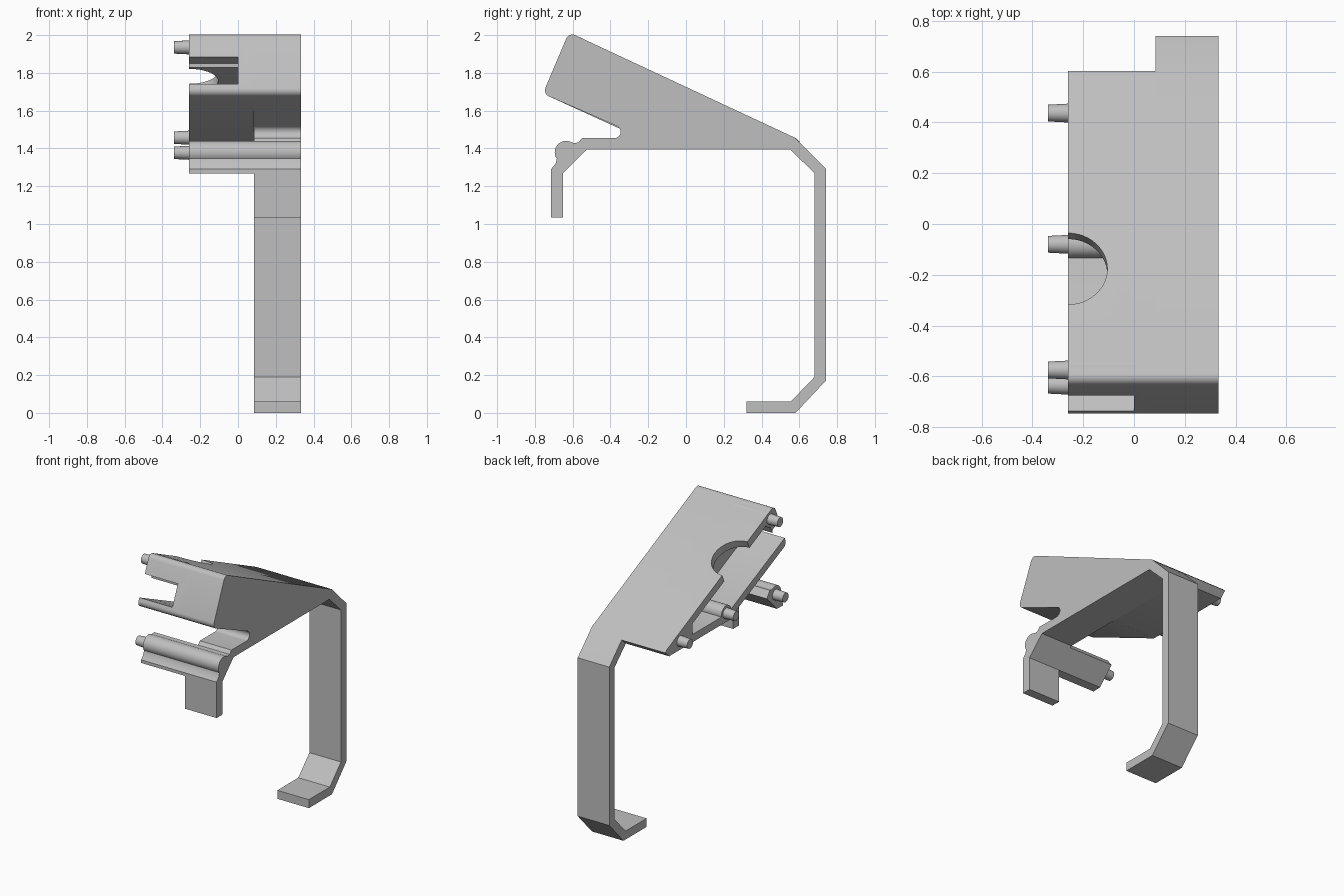
import bpy, bmesh, math
from mathutils import Vector

if "Cube" in bpy.data.objects:
    bpy.data.objects.remove(bpy.data.objects["Cube"], do_unlink=True)

grey = bpy.data.materials.new("plain grey")
grey.use_nodes = True
grey.diffuse_color = (0.52, 0.52, 0.52, 1)
grey.node_tree.nodes["Principled BSDF"].inputs["Base Color"].default_value = (0.52, 0.52, 0.52, 1)

RIGHT, STEP, LEFT = -0.26, 0.085, 0.333
SLOPE = math.atan(0.464)


def finish(name, bm):
    bmesh.ops.recalc_face_normals(bm, faces=bm.faces)
    mesh = bpy.data.meshes.new(name)
    bm.to_mesh(mesh)
    bm.free()
    mesh.materials.append(grey)
    obj = bpy.data.objects.new(name, mesh)
    bpy.context.collection.objects.link(obj)
    return obj


def prism(name, profile, x0, x1):
    """Extrude a (y, z) profile along x."""
    bm = bmesh.new()
    face = bm.faces.new([bm.verts.new((x0, y, z)) for y, z in profile])
    ext = bmesh.ops.extrude_face_region(bm, geom=[face])
    moved = [v for v in ext["geom"] if isinstance(v, bmesh.types.BMVert)]
    bmesh.ops.translate(bm, verts=moved, vec=(x1 - x0, 0, 0))
    return finish(name, bm)


def rod(name, start, end, r1, r2, sides=32):
    a, b = Vector(start), Vector(end)
    bm = bmesh.new()
    bmesh.ops.create_cone(bm, cap_ends=True, segments=sides, radius1=r1,
                          radius2=r2, depth=(b - a).length)
    turn = (b - a).to_track_quat("Z", "Y").to_matrix()
    bmesh.ops.rotate(bm, verts=bm.verts, cent=(0, 0, 0), matrix=turn)
    bmesh.ops.translate(bm, verts=bm.verts, vec=(a + b) / 2)
    return finish(name, bm)


def arc(cy, cz, r, start, end, n=10):
    angles = [math.radians(start + (end - start) * i / n) for i in range(n + 1)]
    return [(cy + r * math.cos(a), cz + r * math.sin(a)) for a in angles]


def cut(obj, cutter):
    cutter.hide_render = True
    mod = obj.modifiers.new("cut", "BOOLEAN")
    mod.operation, mod.solver, mod.object = "DIFFERENCE", "EXACT", cutter
    bpy.context.view_layer.objects.active = obj
    bpy.ops.object.modifier_apply(modifier=mod.name)
    bpy.data.objects.remove(cutter, do_unlink=True)


def smooth(obj):
    bpy.ops.object.select_all(action="DESELECT")
    obj.select_set(True)
    bpy.context.view_layer.objects.active = obj
    bpy.ops.object.shade_smooth_by_angle(angle=math.radians(30))


# Shared outlines: rounded nose, and the lip with its bead
nose = arc(-0.712, 1.708, 0.035, 245, 158, 6) + arc(-0.602, 1.968, 0.035, 158, 65, 6)
bead = [(-0.715, 1.29), (-0.69, 1.32)] + arc(-0.635, 1.38, 0.06, 215, 60, 14) + [(-0.59, 1.428), (-0.57, 1.432)]

# Clip: solid side piece with a slot, a short front leg and a long hooked back leg
clip_outline = (
    [(0.58, 1.455), (0.74, 1.295), (0.74, 0.17), (0.58, 0), (0.32, 0), (0.32, 0.06),
     (0.555, 0.06), (0.68, 0.19), (0.68, 1.27), (0.55, 1.395), (-0.525, 1.395),
     (-0.65, 1.27), (-0.65, 1.035), (-0.715, 1.035)]
    + bead + [(-0.55, 1.455)]
    + arc(-0.38, 1.488, 0.034, -90, 65) + nose)
clip = prism("clip_body", clip_outline, STEP, LEFT)

# Housing: wedge beside the clip, hollowed from its open side
housing = prism("housing", [(0.58, 1.455), (0.603, 1.435), (0.56, 1.395), (-0.11, 1.395)] + nose,
                RIGHT, STEP)
cavity = [(-0.555, 1.92), (-0.66, 1.706), (-0.1, 1.45), (0.3, 1.45), (0.3, 1.526)]
cut(housing, prism("cavity_cutter", cavity, RIGHT - 0.1, 0.001))
front_notch = [(-0.6, 1.678), (-0.82, 1.78), (-0.82, 1.952), (-0.6, 1.85)]
cut(housing, prism("notch_cutter", front_notch, RIGHT - 0.1, 0))
axis = Vector((0, math.sin(SLOPE), math.cos(SLOPE))) * 0.09
centre = Vector((RIGHT, -0.18, 1.80))
cut(housing, rod("hole_cutter", centre - axis, centre + axis, 0.155, 0.155, 64))

# Lower bar carrying the bead across the full width
bar = prism("lower_bar", [(-0.65, 1.27), (-0.715, 1.268)] + bead + [(-0.535, 1.385)], RIGHT, STEP)

parts = [clip, housing, bar]

# Locating pegs on the open side, with bosses inside the housing
pegs = {"top": (-0.575, 1.935), "middle": (-0.08, 1.457),
        "back": (0.437, 1.457), "bar": (-0.635, 1.377)}
for label, (y, z) in pegs.items():
    parts.append(rod(label + "_peg", (RIGHT + 0.02, y, z), (-0.338, y, z), 0.038, 0.033))
for label in ("top", "middle"):
    y, z = pegs[label]
    parts.append(rod(label + "_boss", (RIGHT, y, z), (0.01, y, z), 0.055, 0.055))

for part in parts:
    smooth(part)
